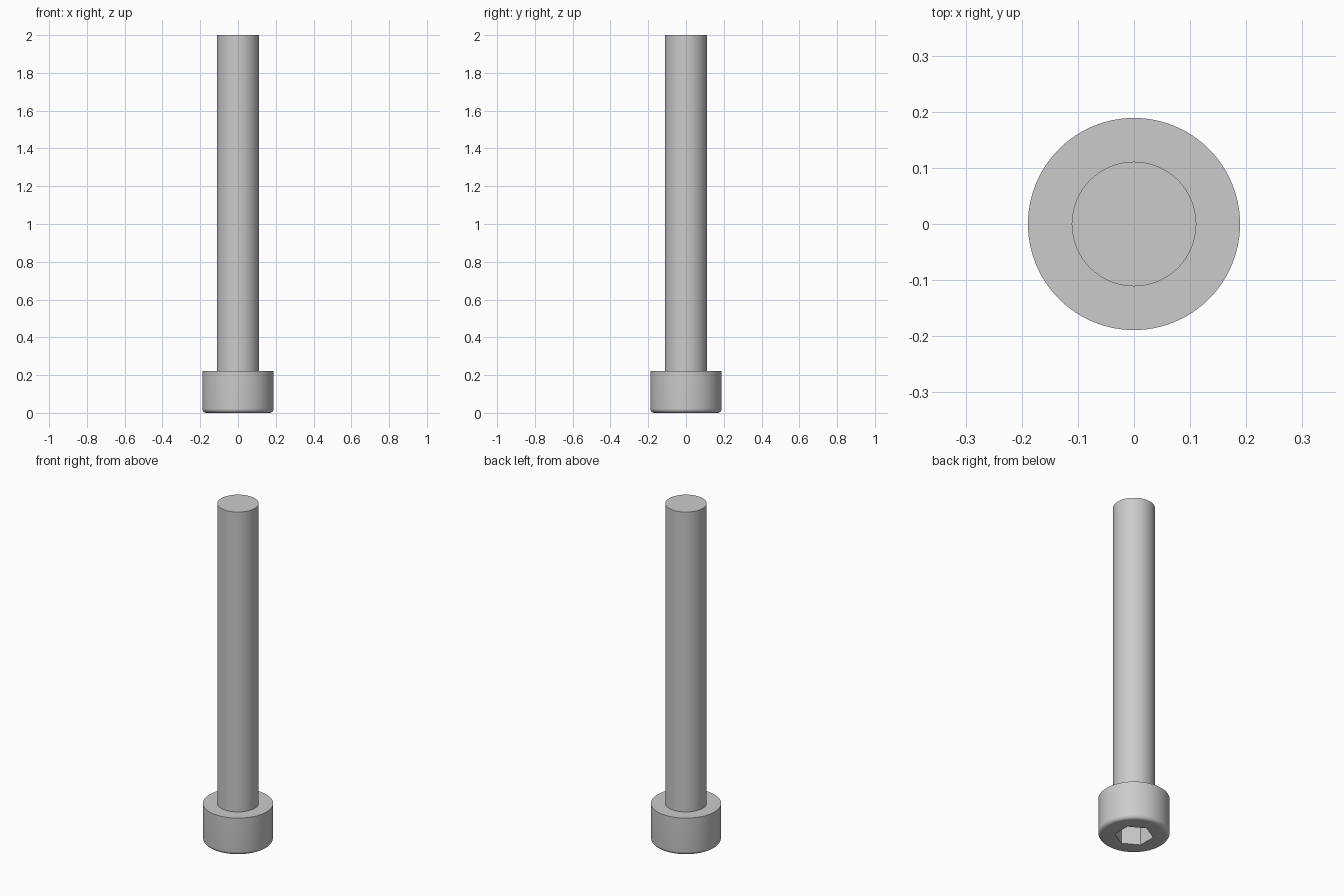
import bpy, bmesh, math

cube = bpy.data.objects.get("Cube")
if cube:
    bpy.data.objects.remove(cube, do_unlink=True)

SEGMENTS = 96
HEAD_R, HEAD_H = 0.189, 0.222
SHANK_R, LENGTH = 0.111, 2.0
FILLET = 0.022
SOCKET_FLATS, SOCKET_DEPTH = 0.178, 0.111

steel = bpy.data.materials.new("steel grey")
steel.use_nodes = True
GREY = (0.6, 0.6, 0.6, 1.0)
steel.diffuse_color = GREY
steel.node_tree.nodes["Principled BSDF"].inputs["Base Color"].default_value = GREY


def lathe(name, profile):
    """Turn an (r, z) profile that starts and ends on the axis into a solid."""
    bm = bmesh.new()
    verts = [bm.verts.new((r, 0, z)) for r, z in profile]
    edges = [bm.edges.new(pair) for pair in zip(verts, verts[1:])]
    bmesh.ops.spin(bm, geom=verts + edges, cent=(0, 0, 0), axis=(0, 0, 1),
                   angle=math.tau, steps=SEGMENTS, use_duplicate=False)
    bmesh.ops.remove_doubles(bm, verts=bm.verts, dist=1e-5)
    bmesh.ops.recalc_face_normals(bm, faces=bm.faces)
    mesh = bpy.data.meshes.new(name)
    bm.to_mesh(mesh)
    bm.free()
    obj = bpy.data.objects.new(name, mesh)
    bpy.context.collection.objects.link(obj)
    mesh.materials.append(steel)
    return obj


# Head with rounded lower rim, continuing into the plain shank
rim = []
for i in range(9):
    a = math.radians(90) * i / 8
    rim.append((HEAD_R - FILLET + FILLET * math.sin(a),
                FILLET - FILLET * math.cos(a)))
profile = [(0, 0), *rim, (HEAD_R, HEAD_H), (SHANK_R, HEAD_H),
           (SHANK_R, LENGTH), (0, LENGTH)]
screw = lathe("screw_head_and_shank", profile)

# Hexagonal key socket, cut up into the head
bpy.ops.mesh.primitive_cylinder_add(
    vertices=6, radius=SOCKET_FLATS / math.sqrt(3), depth=2 * SOCKET_DEPTH,
    location=(0, 0, 0), rotation=(0, 0, 0))
cutter = bpy.context.object
cutter.name = "socket_cutter"
cutter.hide_render = True
cutter.data.materials.append(steel)
# Corners lie on the y axis
if abs(cutter.data.vertices[0].co.x) > 1e-4:
    cutter.rotation_euler.z = math.radians(30)

cut = screw.modifiers.new("hex_socket", "BOOLEAN")
cut.operation = "DIFFERENCE"
cut.solver = "EXACT"
cut.object = cutter

bpy.ops.object.select_all(action="DESELECT")
screw.select_set(True)
bpy.context.view_layer.objects.active = screw
bpy.ops.object.modifier_apply(modifier=cut.name)
bpy.data.objects.remove(cutter, do_unlink=True)
bpy.ops.object.shade_smooth_by_angle(angle=math.radians(30))
